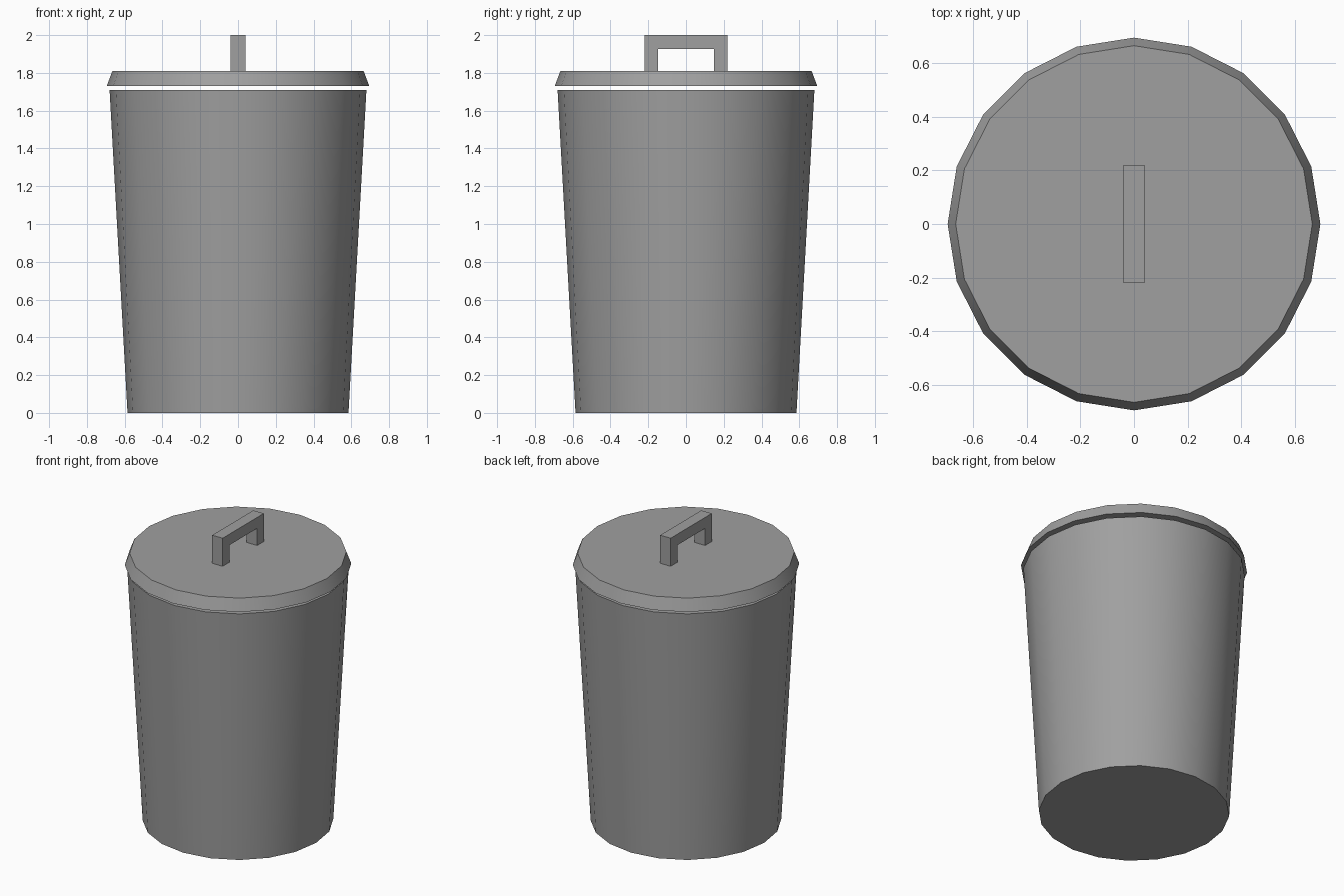
import bpy
import bmesh
import math

cube = bpy.data.objects.get("Cube")
if cube:
    bpy.data.objects.remove(cube, do_unlink=True)

SIDES = 20

# Single flat grey for the whole bin
grey = bpy.data.materials.new("mid_grey")
grey.use_nodes = True
colour = (0.35, 0.35, 0.35, 1.0)
grey.diffuse_color = colour
grey.node_tree.nodes["Principled BSDF"].inputs["Base Color"].default_value = colour


def add_object(name, bm):
    bmesh.ops.recalc_face_normals(bm, faces=bm.faces[:])
    mesh = bpy.data.meshes.new(name)
    bm.to_mesh(mesh)
    bm.free()
    mesh.materials.append(grey)
    obj = bpy.data.objects.new(name, mesh)
    bpy.context.collection.objects.link(obj)
    bpy.ops.object.select_all(action="DESELECT")
    obj.select_set(True)
    bpy.context.view_layer.objects.active = obj
    bpy.ops.object.shade_smooth_by_angle(angle=math.radians(30))
    return obj


def tapered_drum(name, z0, z1, r0, r1):
    """Closed, faceted cone section with a vertex on each axis."""
    bm = bmesh.new()
    rings = []
    for z, r in ((z0, r0), (z1, r1)):
        angles = [math.tau * i / SIDES for i in range(SIDES)]
        rings.append([bm.verts.new((r * math.cos(a), r * math.sin(a), z)) for a in angles])
    low, high = rings
    bm.faces.new(low)
    bm.faces.new(high)
    for i in range(SIDES):
        j = (i + 1) % SIDES
        bm.faces.new((low[i], low[j], high[j], high[i]))
    return add_object(name, bm)


# Bin body, and the lid floating just above it
tapered_drum("bin_body", 0.0, 1.71, 0.585, 0.68)
tapered_drum("lid", 1.73, 1.81, 0.695, 0.665)

# Handle: square arch profile in the YZ plane, extruded across X
half_width, outer, inner = 0.039, 0.22, 0.149
base, under, top = 1.81, 1.926, 2.0
half = [(outer, base), (outer, top), (inner, under), (inner, base)]
right, left = half, [(-y, z) for y, z in half]
bm = bmesh.new()
v = {p: bm.verts.new((-half_width, *p)) for p in right + left}
faces = [bm.faces.new([v[p] for p in quad]) for quad in (
    right, left, [right[1], left[1], left[2], right[2]])]
extruded = bmesh.ops.extrude_face_region(bm, geom=faces, use_keep_orig=True)
moved = [e for e in extruded["geom"] if isinstance(e, bmesh.types.BMVert)]
bmesh.ops.translate(bm, verts=moved, vec=(2 * half_width, 0, 0))
add_object("lid_handle", bm)
